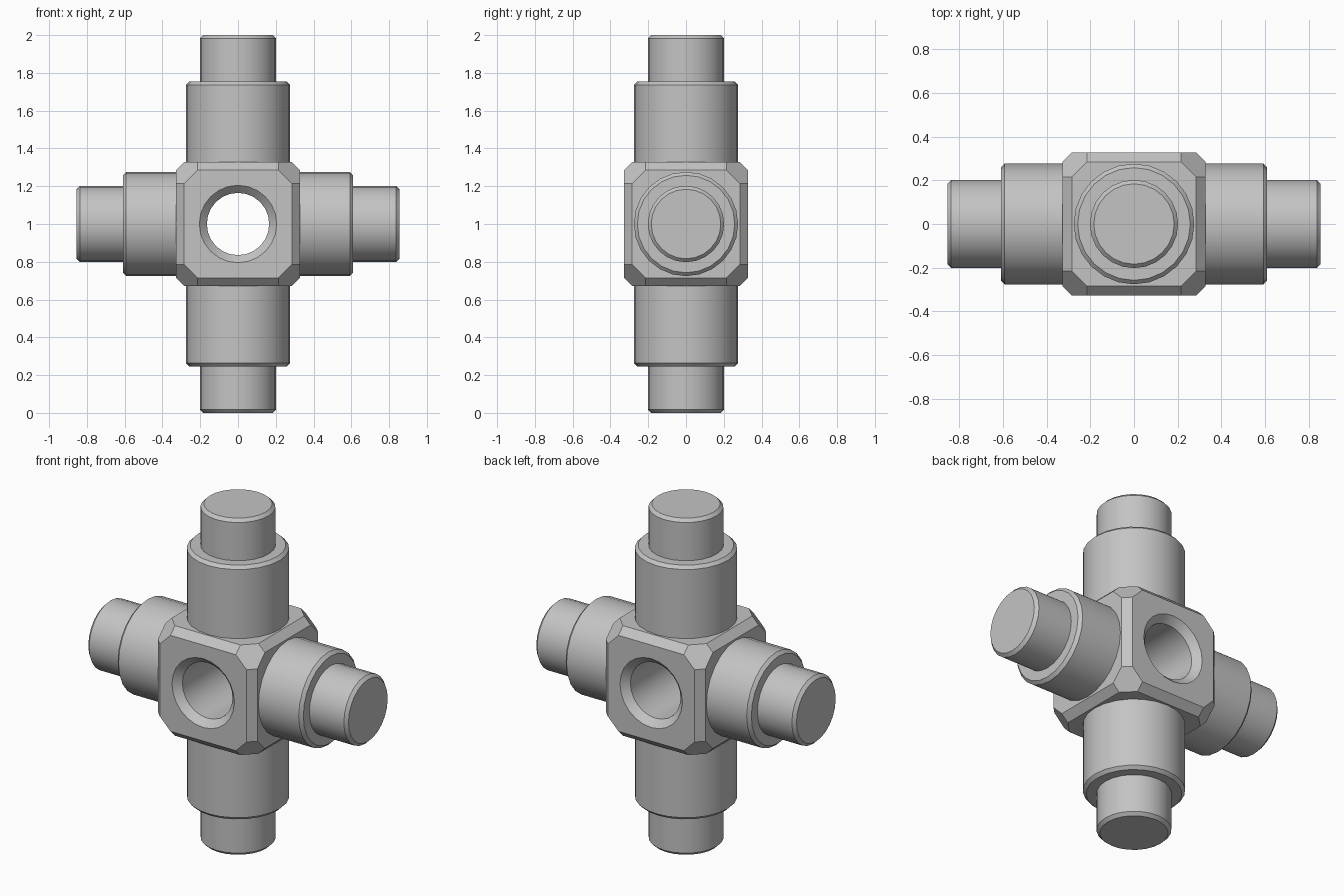
import bpy, bmesh
from itertools import permutations, product
from math import cos, sin, tau, pi, radians
from mathutils import Matrix, Vector

cube = bpy.data.objects.get("Cube")
if cube:
    bpy.data.objects.remove(cube, do_unlink=True)

CENTRE = Vector((0, 0, 1))
SIDES = 24

grey = bpy.data.materials.new("plain_grey")
grey.use_nodes = True
colour = (0.55, 0.55, 0.55, 1)
grey.diffuse_color = colour
grey.node_tree.nodes["Principled BSDF"].inputs["Base Color"].default_value = colour


def finish(name, bm, smooth):
    bmesh.ops.recalc_face_normals(bm, faces=bm.faces[:])
    mesh = bpy.data.meshes.new(name)
    bm.to_mesh(mesh)
    bm.free()
    mesh.materials.append(grey)
    obj = bpy.data.objects.new(name, mesh)
    obj.location = CENTRE
    bpy.context.collection.objects.link(obj)
    if smooth:
        select(obj)
        bpy.ops.object.shade_smooth_by_angle(angle=radians(30))
    return obj


def select(obj):
    bpy.ops.object.select_all(action="DESELECT")
    obj.select_set(True)
    bpy.context.view_layer.objects.active = obj


def lathe(name, profile, turn, smooth=True):
    """Capped solid of revolution from (radius, height) pairs, then turned."""
    bm = bmesh.new()
    rings = [[bm.verts.new((r * cos(tau * i / SIDES), r * sin(tau * i / SIDES), h))
              for i in range(SIDES)] for r, h in profile]
    for low, high in zip(rings, rings[1:]):
        for i in range(SIDES):
            j = (i + 1) % SIDES
            bm.faces.new((low[i], low[j], high[j], high[i]))
    bm.faces.new(rings[0][::-1])
    bm.faces.new(rings[-1])
    bm.transform(turn)
    return finish(name, bm, smooth)


# Hub: cube with chamfered edges and cut corners
bm = bmesh.new()
corners = {Vector(a * s for a, s in zip(p, signs)).to_tuple()
           for p in permutations((0.215, 0.285, 0.327))
           for signs in product((-1, 1), repeat=3)}
for co in sorted(corners):
    bm.verts.new(co)
bmesh.ops.convex_hull(bm, input=bm.verts[:])
bmesh.ops.dissolve_limit(bm, angle_limit=0.02, verts=bm.verts[:], edges=bm.edges[:])
hub = finish("hub", bm, False)

# Through hole with countersunk rims
hole = lathe("hole_cutter", [(0.245, -0.367), (0.165, -0.287), (0.165, 0.287), (0.245, 0.367)],
             Matrix.Rotation(pi / 2, 4, "X"))
hole.hide_render = True
cut = hub.modifiers.new("hole", "BOOLEAN")
cut.operation = "DIFFERENCE"
cut.solver = "EXACT"
cut.object = hole
select(hub)
bpy.ops.object.modifier_apply(modifier=cut.name)
bpy.data.objects.remove(hole, do_unlink=True)
bpy.ops.object.shade_smooth_by_angle(angle=radians(30))


# Stepped arms: thick sleeve, narrower end peg, both with bevelled rims
def arm(side, step, end, turn):
    b = 0.018
    lathe(side + "_sleeve", [(0.276, 0.26), (0.276, step - b), (0.276 - b, step), (0.2, step)], turn)
    lathe(side + "_peg", [(0.202, step - 0.03), (0.202, end - b), (0.202 - b, end)], turn)


arm("top", 0.755, 1.0, Matrix.Identity(4))
arm("bottom", 0.755, 1.0, Matrix.Rotation(pi, 4, "X"))
arm("left", 0.61, 0.855, Matrix.Rotation(pi / 2, 4, "Y"))
arm("right", 0.61, 0.855, Matrix.Rotation(-pi / 2, 4, "Y"))
